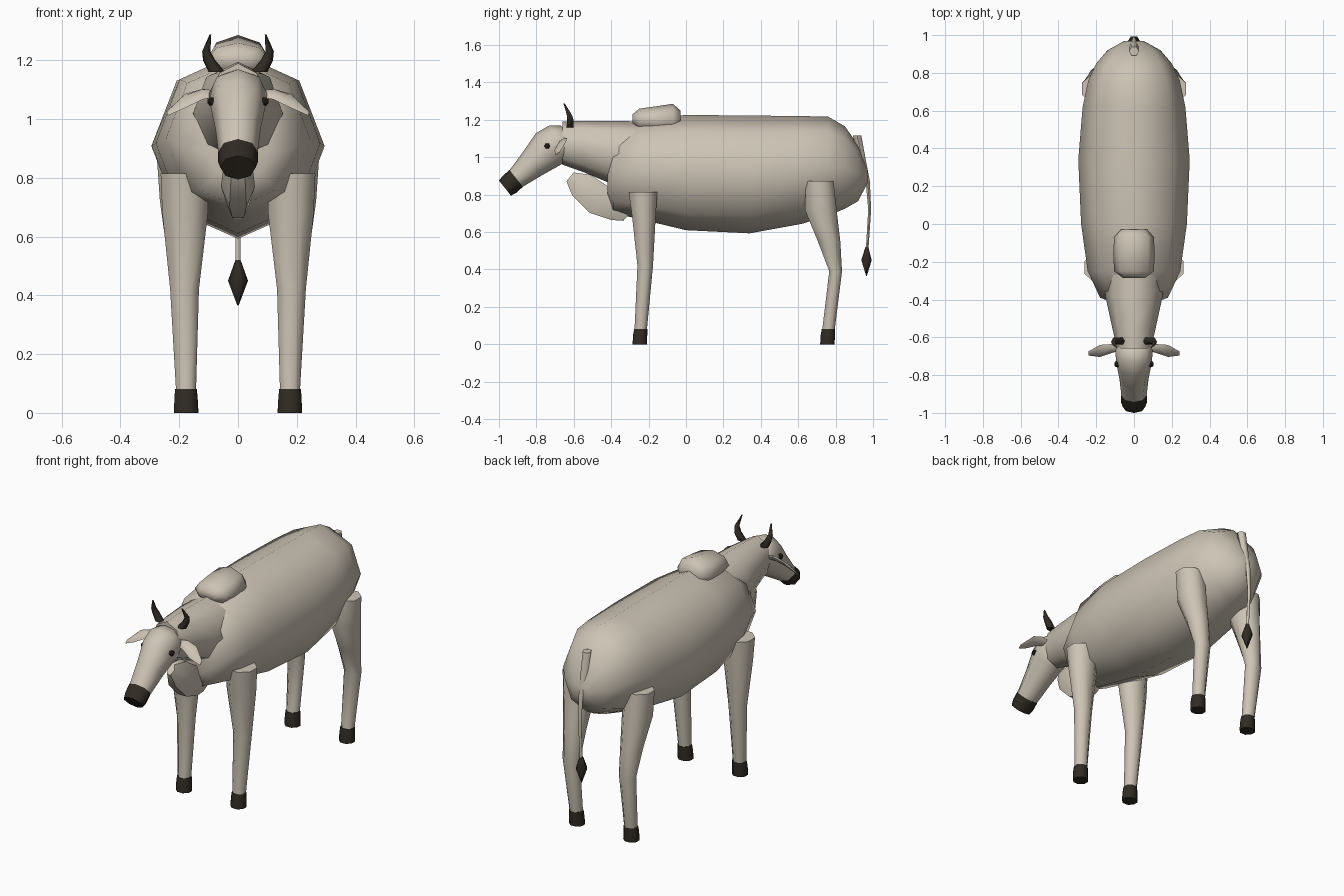
import bpy, bmesh, math
from mathutils import Vector


def material(name, rgb):
    m = bpy.data.materials.new(name)
    m.diffuse_color = (*rgb, 1)
    return m


HIDE = material("pale_hide", (0.61, 0.55, 0.46))
DARK = material("dark_horn", (0.030, 0.024, 0.017))
EYE = material("eye_brown", (0.012, 0.009, 0.007))

X, Y, Z = Vector((1, 0, 0)), Vector((0, 1, 0)), Vector((0, 0, 1))


def loft(name, stations, u, v, mat, sides=8, turn=0.0, angle=62):
    """Skin elliptical rings (x, y, z, half size along u, half size along v)."""
    bm = bmesh.new()
    rings = []
    for x, y, z, a, b in stations:
        c = Vector((x, y, z))
        ring = []
        for i in range(sides):
            t = 2 * math.pi * i / sides + turn
            ring.append(bm.verts.new(c + u * a * math.cos(t) + v * b * math.sin(t)))
        rings.append(ring)
    for r, s in zip(rings, rings[1:]):
        for i in range(sides):
            j = (i + 1) % sides
            bm.faces.new((r[i], r[j], s[j], s[i]))
    bm.faces.new(rings[0])
    bm.faces.new(rings[-1])
    bmesh.ops.recalc_face_normals(bm, faces=bm.faces)
    me = bpy.data.meshes.new(name)
    bm.to_mesh(me)
    bm.free()
    me.materials.append(mat)
    ob = bpy.data.objects.new(name, me)
    bpy.context.collection.objects.link(ob)
    bpy.ops.object.select_all(action='DESELECT')
    ob.select_set(True)
    bpy.context.view_layer.objects.active = ob
    bpy.ops.object.shade_smooth_by_angle(angle=math.radians(angle))
    return ob


def pair(name, stations, u, v, mat, **kw):
    """Build a left and right copy mirrored across x."""
    for label, s in (("left", 1), ("right", -1)):
        flipped = [(s * p[0], *p[1:]) for p in stations]
        loft(f"{label}_{name}", flipped, Vector((s * u.x, u.y, u.z)),
             Vector((s * v.x, v.y, v.z)), mat, **kw)


# Barrel-shaped body
loft("body", [
    (0, -0.42, 0.89, 0.10, 0.10), (0, -0.39, 0.90, 0.18, 0.20),
    (0, -0.25, 0.935, 0.245, 0.265), (0, 0.00, 0.918, 0.28, 0.308),
    (0, 0.34, 0.908, 0.295, 0.315), (0, 0.62, 0.932, 0.272, 0.288),
    (0, 0.76, 0.952, 0.242, 0.265), (0, 0.85, 0.945, 0.20, 0.220),
    (0, 0.92, 0.915, 0.14, 0.150), (0, 0.97, 0.90, 0.05, 0.04)], X, Z, HIDE)

# Neck
loft("neck", [
    (0, -0.20, 0.99, 0.16, 0.20), (0, -0.38, 1.022, 0.152, 0.172),
    (0, -0.55, 1.058, 0.115, 0.137), (0, -0.66, 1.075, 0.09, 0.115)], X, Z, HIDE)

# Shoulder hump
loft("hump", [
    (0, -0.285, 1.205, 0.06, 0.025), (0, -0.25, 1.20, 0.105, 0.060),
    (0, -0.16, 1.20, 0.11, 0.072), (0, -0.07, 1.20, 0.105, 0.086),
    (0, -0.03, 1.205, 0.07, 0.045)], X, Z, HIDE)

# Dewlap hanging below the neck
D = Vector((0, 0.64, 0.77))
loft("dewlap", [
    (0, -0.62, 0.895, 0.022, 0.035), (0, -0.56, 0.85, 0.048, 0.085),
    (0, -0.46, 0.77, 0.058, 0.10), (0, -0.36, 0.715, 0.04, 0.075),
    (0, -0.31, 0.69, 0.02, 0.045)], X, D, HIDE, sides=6)

# Tapering head and dark muzzle, tilted downward
H = Vector((0, -0.62, 0.78))
loft("head", [
    (0, -0.625, 1.115, 0.07, 0.070), (0, -0.665, 1.085, 0.10, 0.108),
    (0, -0.735, 1.045, 0.094, 0.108), (0, -0.82, 0.967, 0.077, 0.081),
    (0, -0.915, 0.880, 0.066, 0.055)], X, H, HIDE)
loft("muzzle", [
    (0, -0.908, 0.887, 0.068, 0.058), (0, -0.945, 0.854, 0.068, 0.058),
    (0, -0.968, 0.835, 0.060, 0.052)], X, H, DARK)

# Horns, ears and eyes
pair("horn", [
    (0.072, -0.62, 1.160, 0.028, 0.022), (0.098, -0.618, 1.20, 0.021, 0.020),
    (0.108, -0.625, 1.23, 0.014, 0.015), (0.094, -0.652, 1.288, 0.003, 0.004)],
    X, Y, DARK, sides=6)
pair("ear", [
    (0.075, -0.655, 1.085, 0.018, 0.012), (0.12, -0.66, 1.085, 0.030, 0.012),
    (0.18, -0.672, 1.062, 0.040, 0.009), (0.24, -0.685, 1.020, 0.014, 0.004)],
    Vector((0, 0.8, 0.6)), Vector((0.3, -0.57, 0.76)), HIDE, sides=6)
pair("eye", [
    (0.080, -0.742, 1.06, 0.016, 0.016), (0.098, -0.742, 1.06, 0.015, 0.015),
    (0.104, -0.742, 1.06, 0.006, 0.006)], Y, Z, EYE, sides=6)

# Legs
T = math.pi / 8
pair("front_leg", [
    (0.182, -0.23, 0.815, 0.088, 0.083), (0.180, -0.225, 0.68, 0.084, 0.068),
    (0.182, -0.218, 0.42, 0.053, 0.045), (0.177, -0.242, 0.08, 0.037, 0.036)],
    X, Y, HIDE, turn=T)
pair("hind_leg", [
    (0.195, 0.715, 0.872, 0.088, 0.080), (0.190, 0.720, 0.72, 0.082, 0.092),
    (0.185, 0.765, 0.55, 0.062, 0.065), (0.182, 0.800, 0.39, 0.050, 0.037),
    (0.177, 0.762, 0.08, 0.037, 0.036)], X, Y, HIDE, turn=T)

# Hooves
for label, y in (("front", -0.247), ("hind", 0.756)):
    pair(label + "_hoof", [
        (0.177, y + 0.005, 0.082, 0.040, 0.038), (0.177, y + 0.002, 0.05, 0.043, 0.041),
        (0.176, y, 0.0, 0.045, 0.042)], X, Y, DARK, turn=T, angle=50)

# Tail and tuft
loft("tail", [
    (0, 0.915, 1.115, 0.026, 0.026), (0, 0.945, 0.98, 0.022, 0.020),
    (0, 0.972, 0.87, 0.014, 0.013), (0, 0.982, 0.72, 0.010, 0.009),
    (0, 0.968, 0.50, 0.008, 0.008)], X, Y, HIDE, sides=6)
loft("tail_tuft", [
    (0, 0.967, 0.52, 0.009, 0.009), (0, 0.965, 0.45, 0.034, 0.032),
    (0, 0.965, 0.365, 0.002, 0.002)], X, Y, DARK, sides=6)
